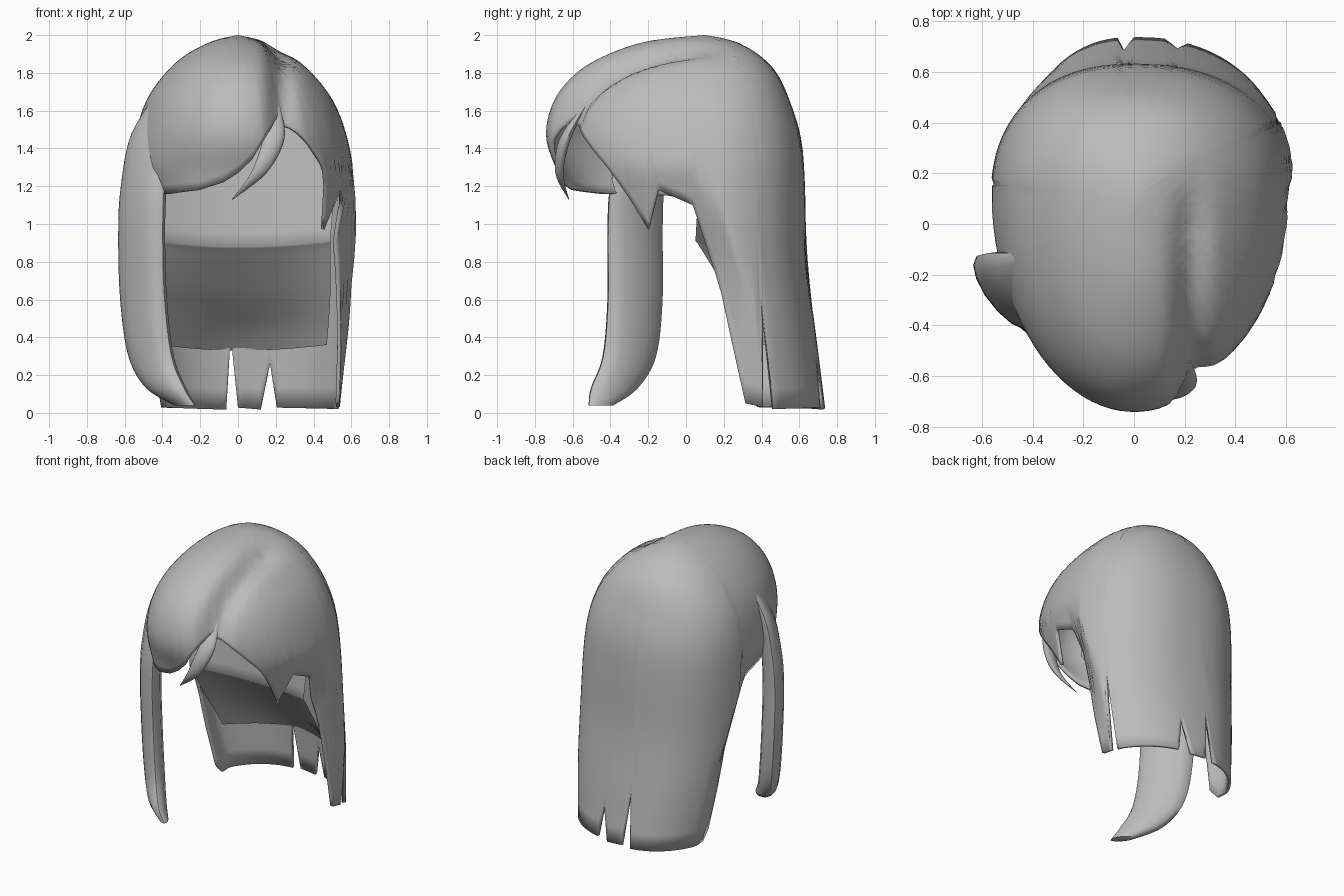
import bpy, bmesh
from math import sin, cos, pi, radians, exp, hypot

cube = bpy.data.objects.get("Cube")
if cube:
    bpy.data.objects.remove(cube)

hair = bpy.data.materials.new("hair_grey")
hair.use_nodes = True
hair.diffuse_color = (0.5, 0.5, 0.5, 1)
hair.node_tree.nodes["Principled BSDF"].inputs["Base Color"].default_value = (0.5, 0.5, 0.5, 1)


def clamp(value):
    return min(1, max(0, value))


def lerp(table, key):
    """Piecewise linear lookup; the first column of the table rises."""
    if key <= table[0][0]:
        return table[0][1:]
    for low, high in zip(table, table[1:]):
        if key <= high[0]:
            f = (key - low[0]) / (high[0] - low[0])
            return [a + (b - a) * f for a, b in zip(low[1:], high[1:])]
    return table[-1][1:]


def smooth_path(points, steps):
    """Catmull-Rom curve through points of any dimension."""
    padded = [points[0]] + points + [points[-1]]
    result = []
    for i in range(len(points) - 1):
        quad = padded[i:i + 4]
        for s in range(steps):
            t = s / steps
            result.append([b + t * ((c - a) + t * ((2 * a - 5 * b + 4 * c - d)
                           + t * (3 * b - a - 3 * c + d))) / 2 for a, b, c, d in zip(*quad)])
    return result + [points[-1]]


def grid_object(name, rows, closed=False, thickness=0):
    """Skin a list of equally long point rows into a smooth object."""
    bm = bmesh.new()
    grid = [[bm.verts.new(p) for p in row] for row in rows]
    for upper, lower in zip(grid, grid[1:]):
        count = len(upper)
        for i in range(count if closed else count - 1):
            j = (i + 1) % count
            bm.faces.new((upper[i], lower[i], lower[j], upper[j]))
    if closed:
        bm.faces.new(grid[0])
        bm.faces.new(grid[-1][::-1])
    bmesh.ops.remove_doubles(bm, verts=bm.verts, dist=0.0005)
    if closed:
        bmesh.ops.recalc_face_normals(bm, faces=bm.faces)
    mesh = bpy.data.meshes.new(name)
    bm.to_mesh(mesh)
    bm.free()
    obj = bpy.data.objects.new(name, mesh)
    bpy.context.collection.objects.link(obj)
    mesh.materials.append(hair)
    if thickness:
        solid = obj.modifiers.new("thickness", "SOLIDIFY")
        solid.thickness = thickness
        solid.offset = -1
    bpy.ops.object.select_all(action="DESELECT")
    obj.select_set(True)
    bpy.context.view_layer.objects.active = obj
    bpy.ops.object.shade_smooth_by_angle(angle=radians(50))


# Head outline: height, half width, back depth, front depth
outline = smooth_path([
    (0, .62, .64, .7), (.4, .645, .59, .7), (.8, .645, .54, .7), (1.2, .62, .53, .76),
    (1.45, .58, .51, .84), (1.65, .505, .45, .8), (1.8, .39, .38, .68),
    (1.9, .27, .28, .51), (1.97, .13, .15, .29), (2, 0, 0, 0)], 5)
# Narrowing of the right side, and front edge of the back hair, by height
right_side = [(0, .76), (.5, .83), (1.2, .91), (1.7, .97), (1.9, 1)]
side_edge = [(0, .33), (.63, .2), (1.1, .03)]


def head_point(angle, z):
    width, back, front = lerp(outline, z)
    c, s = cos(radians(angle)), sin(radians(angle))
    sign = 1 if c > 0 else -1
    if s > 0:
        # squarer at the back
        x, y = width * sign * abs(c) ** .88, .1 + back * s ** .88
    else:
        x, y = width * c, .1 + front * s
    if x < 0:
        x *= lerp(right_side, z)[0]
    # lower side edges curl inward
    curl = clamp((1.3 - z) / .35) * clamp(1 - (y - lerp(side_edge, z)[0]) / .15)
    x -= sign * curl * clamp((y + .6) / .3) * (.06 + .07 * clamp(z))
    # parting groove, and a flatter sweep on its left side
    fade = clamp((.25 - y) / .3)
    groove = fade * exp(-((x - .22) / .06) ** 2)
    flat = fade * clamp((x - .16) / .1) * clamp((.5 - x) / .2) * max(0, -s)
    return x, y + .04 * groove + .05 * flat, z - .05 * groove - .01 * flat


# Hem: angle round the head (0 = left side, 90 = back) and height
hem = [(-203, .03), (-197, .1), (-187, .63), (-184, 1.1), (-165, 1.15), (-132, 1.16),
       (-111, 1.18), (-98, 1.22), (-90, 1.27), (-83, 1.34), (-77, 1.44), (-68, 1.6),
       (-62, 1.56), (-50, 1.43), (-42, 1.31), (-33, 1.14), (-25, .97),
       (-19, 1.18), (-5, 1.1), (7, .63), (17, .05)]
for angle, height, half in ((29, .65, 3), (77, .27, 4), (93, .42, 3)):
    hem += [(angle - half, .03), (angle, height), (angle + half, .02)]
hem.append((157, .03))

# Main hair shell, crown to hem
angles = sorted({h[0] for h in hem} | set(range(-200, 157, 4)))
steps = 26
shell = []
for r in range(steps + 1):
    t = (r / steps) ** 1.5
    shell.append([head_point(a, 2 - t * (2 - lerp(hem, a)[0])) for a in angles])
grid_object("hair_shell", shell, thickness=.02)

# Inner lining: height, half width, middle y, side y
lining = smooth_path([(1.8, .32, .2, .1), (1.4, .5, .16, .08), (.88, .49, .14, .05)], 5)
lining += smooth_path([(.87, .49, .15, .06), (.63, .49, .38, .21), (.45, .48, .58, .33),
                       (.33, .47, .69, .4)], 5)
grid_object("inner_lining", [
    [(w * k / 8 * (.86 if k < 0 else 1), mid + (side - mid) * (k / 8) ** 2,
      z + .03 * (k / 8) ** 2) for k in range(-8, 9)]
    for z, w, mid, side in lining])


def lock(name, path, across, half_width, half_depth):
    """Tapered strand with a flat oval section; path holds x, y, z, scale."""
    length = hypot(*across)
    ux, uy = across[0] / length, across[1] / length
    rows = []
    for x, y, z, k in smooth_path(path, 6):
        row = []
        for i in range(14):
            a = cos(2 * pi * i / 14) * half_width * k
            b = sin(2 * pi * i / 14) * half_depth * k
            row.append((x + ux * a - uy * b, y + uy * a + ux * b, z))
        rows.append(row)
    grid_object(name, rows, closed=True)


# Long strand in front of the right shoulder
lock("long_side_lock", [
    (-.38, -.14, 1.74, .15), (-.47, -.22, 1.48, .75), (-.5, -.26, 1.2, .97), (-.51, -.27, .95, 1),
    (-.5, -.27, .6, 1), (-.46, -.3, .3, .97), (-.38, -.38, .13, .85), (-.28, -.45, .04, .45)],
    (.11, -.14), .18, .07)

# Loose wisp at the parting
lock("fringe_wisp", [
    (.2, -.54, 1.62, .4), (.19, -.64, 1.45, .95), (.11, -.67, 1.27, .7), (-.03, -.62, 1.13, .05)],
    (1, .2), .06, .03)
